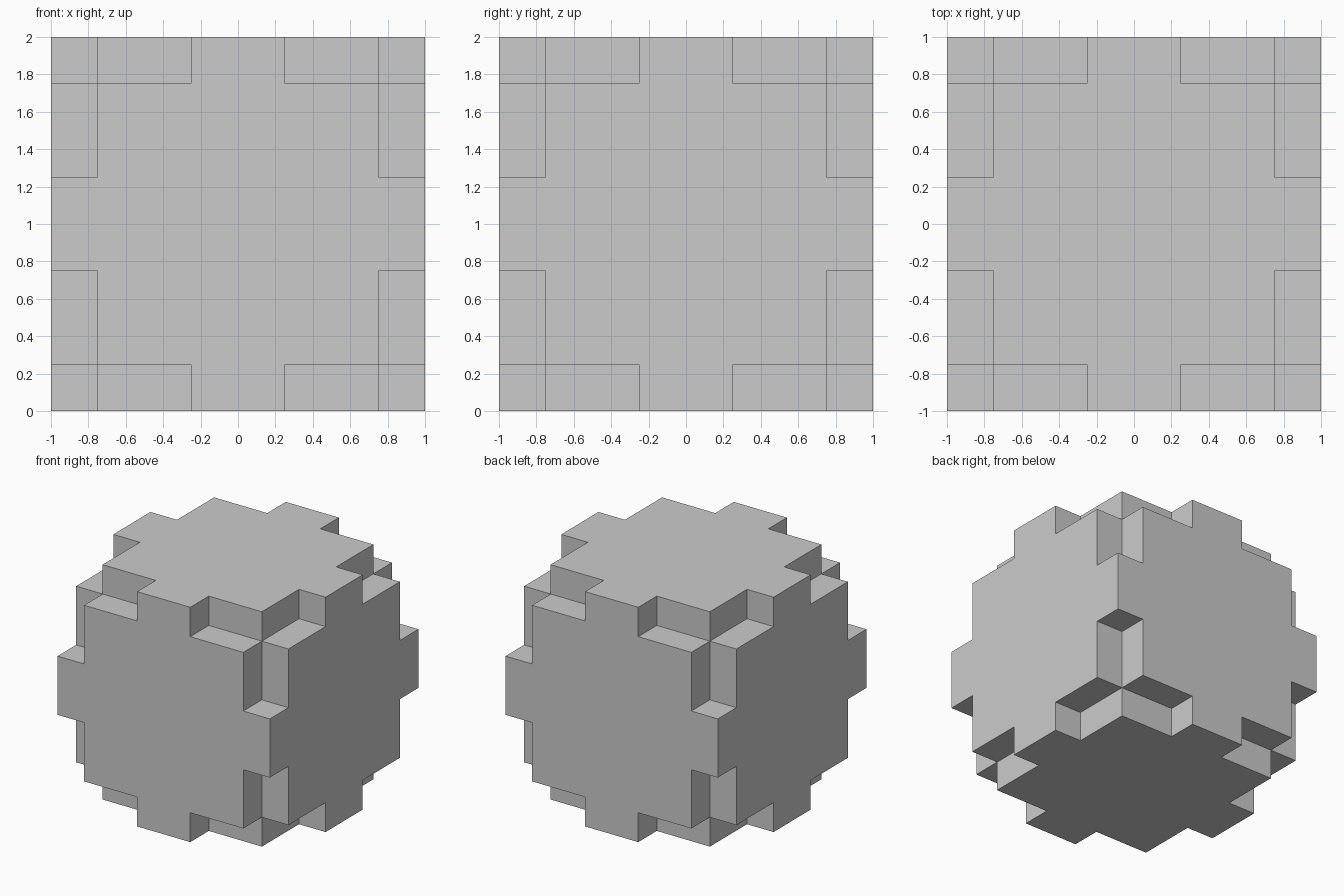
import bpy
import bmesh
from mathutils import Vector

cube = bpy.data.objects.get("Cube")
if cube:
    bpy.data.objects.remove(cube, do_unlink=True)

# Grid lines shared by all three axes
CUTS = [-1.0, -0.75, -0.25, 0.25, 0.75, 1.0]
N = len(CUTS) - 1


def solid(cell):
    """Cells left after notching every cube edge inward from its corners."""
    if not all(0 <= c < N for c in cell):
        return False
    outer = sum(c in (0, N - 1) for c in cell)
    middle = sum(c == N // 2 for c in cell)
    return outer < 2 or (outer == 2 and middle == 1)


def add_side(bm, cell, axis, step):
    """Add the square side of a cell that faces along one axis."""
    u, v = (axis + 1) % 3, (axis + 2) % 3
    corners = [(0, 0), (1, 0), (1, 1), (0, 1)]
    verts = []
    for a, b in corners if step > 0 else reversed(corners):
        p = Vector()
        p[axis] = CUTS[cell[axis] + (step > 0)]
        p[u] = CUTS[cell[u] + a]
        p[v] = CUTS[cell[v] + b]
        verts.append(bm.verts.new(p + Vector((0, 0, 1))))
    bm.faces.new(verts)


# Outer skin of the notched cube
bm = bmesh.new()
for cell in [(i, j, k) for i in range(N) for j in range(N) for k in range(N)]:
    if not solid(cell):
        continue
    for axis in range(3):
        for step in (-1, 1):
            neighbour = list(cell)
            neighbour[axis] += step
            if not solid(neighbour):
                add_side(bm, cell, axis, step)

# Weld the skin and merge coplanar squares into single flat faces
bmesh.ops.remove_doubles(bm, verts=bm.verts, dist=1e-4)
bmesh.ops.dissolve_limit(bm, angle_limit=0.01, verts=bm.verts, edges=bm.edges)

mesh = bpy.data.meshes.new("notched_cube")
bm.to_mesh(mesh)
bm.free()
body = bpy.data.objects.new("notched_cube", mesh)
bpy.context.collection.objects.link(body)

# Plain light grey
grey = bpy.data.materials.new("light_grey")
grey.use_nodes = True
colour = (0.6, 0.6, 0.6, 1.0)
grey.diffuse_color = colour
grey.node_tree.nodes["Principled BSDF"].inputs["Base Color"].default_value = colour
mesh.materials.append(grey)
